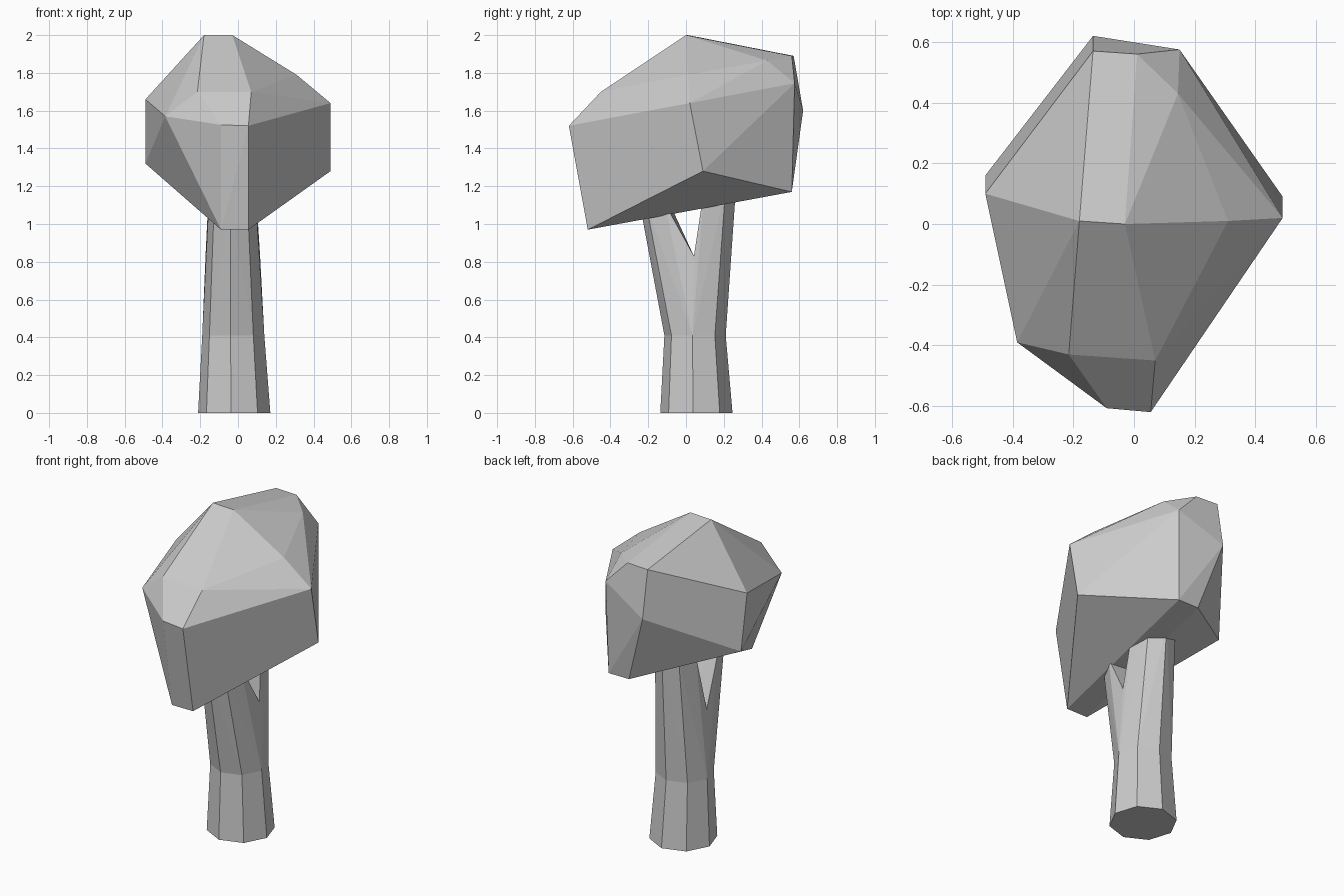
import bpy, bmesh
from math import cos, sin, radians

if "Cube" in bpy.data.objects:
    bpy.data.objects.remove(bpy.data.objects["Cube"])


def hull(name, points):
    """Flat-faced convex block through the given points."""
    bm = bmesh.new()
    for p in points:
        bm.verts.new(p)
    bmesh.ops.convex_hull(bm, input=bm.verts[:])
    bmesh.ops.delete(bm, geom=[v for v in bm.verts if not v.link_faces], context='VERTS')
    bmesh.ops.dissolve_limit(bm, angle_limit=radians(2), verts=bm.verts[:], edges=bm.edges[:])
    bmesh.ops.recalc_face_normals(bm, faces=bm.faces[:])
    me = bpy.data.meshes.new(name)
    bm.to_mesh(me)
    bm.free()
    ob = bpy.data.objects.new(name, me)
    bpy.context.collection.objects.link(ob)
    return ob


def arc(cx, cy, rx, ry, z, start=-5, count=8):
    """Octagon (or part of one) at height z."""
    angles = [radians(start + 45 * i) for i in range(count)]
    return [(cx + rx * cos(a), cy + ry * sin(a), z) for a in angles]


# trunk base: tapered octagon
MID = (-0.025, 0.048, 0.165, 0.163, 0.41)
hull("trunk", arc(-0.02, 0.055, 0.192, 0.192, 0) + arc(*MID))

# forked branches: half octagons meeting at the crotch
crotch = [(-0.172, 0.042, 0.83), (0.117, 0.042, 0.83)]
hull("front_branch", arc(*MID, start=175, count=5) + crotch
     + arc(-0.03, -0.10, 0.125, 0.146, 1.11, start=175, count=5))
hull("back_branch", arc(*MID, start=-5, count=5) + crotch
     + arc(-0.03, 0.11, 0.125, 0.155, 1.19, start=-5, count=5))

# leafy crown: faceted block
hull("crown", [
    # peak ridge and shoulders
    (-0.18, 0.01, 2.0), (-0.03, 0.0, 2.0), (0.31, 0.01, 1.79),
    (0.07, -0.45, 1.70), (-0.215, -0.43, 1.70),
    # front
    (0.055, -0.62, 1.52), (-0.09, -0.607, 1.525),
    (0.055, -0.52, 0.97), (-0.09, -0.52, 0.97),
    # left side
    (-0.385, -0.39, 1.57), (-0.31, -0.425, 1.42),
    (-0.49, 0.10, 1.66), (-0.49, 0.16, 1.32),
    # right side
    (0.49, 0.02, 1.64), (0.49, 0.09, 1.28),
    # back
    (-0.135, 0.57, 1.89), (0.01, 0.56, 1.89), (0.145, 0.43, 1.865),
    (-0.135, 0.62, 1.60), (0.01, 0.587, 1.70), (0.15, 0.575, 1.745),
    (0.0, 0.56, 1.17), (0.14, 0.56, 1.17),
])
